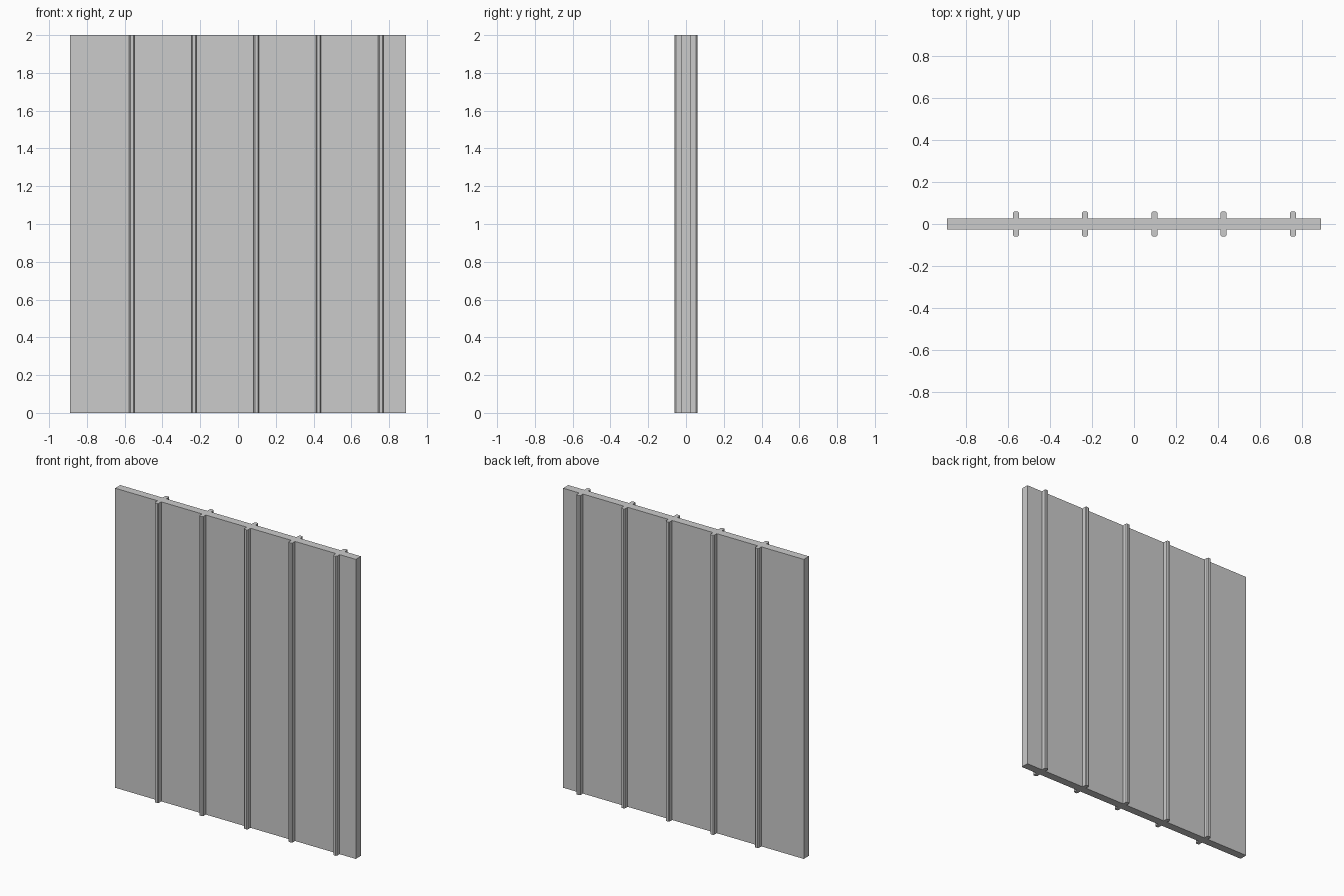
import bpy, bmesh

if "Cube" in bpy.data.objects:
    bpy.data.objects.remove(bpy.data.objects["Cube"])

HEIGHT = 2.0
HALF_W = 0.889      # panel half width
HALF_T = 0.027      # panel half thickness
RIB_Y = 0.06        # how far the battens reach from the centre plane
RIB_W = 0.014       # batten half width
CHAMFER = 0.006


def extrude_profile(name, points):
    """Closed xy profile extruded from the ground to full height."""
    bm = bmesh.new()
    face = bm.faces.new([bm.verts.new((x, y, 0)) for x, y in points])
    top = bmesh.ops.extrude_face_region(bm, geom=[face])["geom"]
    verts = [g for g in top if isinstance(g, bmesh.types.BMVert)]
    bmesh.ops.translate(bm, verts=verts, vec=(0, 0, HEIGHT))
    bmesh.ops.recalc_face_normals(bm, faces=bm.faces[:])
    mesh = bpy.data.meshes.new(name)
    bm.to_mesh(mesh)
    bm.free()
    obj = bpy.data.objects.new(name, mesh)
    bpy.context.collection.objects.link(obj)
    return obj


# Flat wall panel
extrude_profile("panel", [(-HALF_W, -HALF_T), (HALF_W, -HALF_T),
                          (HALF_W, HALF_T), (-HALF_W, HALF_T)])

# Chamfered vertical battens on both faces
for i in range(5):
    cx = -0.562 + 0.3295 * i
    for side, s in (("front", -1), ("back", 1)):
        profile = [(-RIB_W, HALF_T), (RIB_W, HALF_T),
                   (RIB_W, RIB_Y - CHAMFER), (RIB_W - CHAMFER, RIB_Y),
                   (CHAMFER - RIB_W, RIB_Y), (-RIB_W, RIB_Y - CHAMFER)]
        extrude_profile(f"{side}_batten_{i + 1}",
                        [(cx + x, s * y) for x, y in profile])
